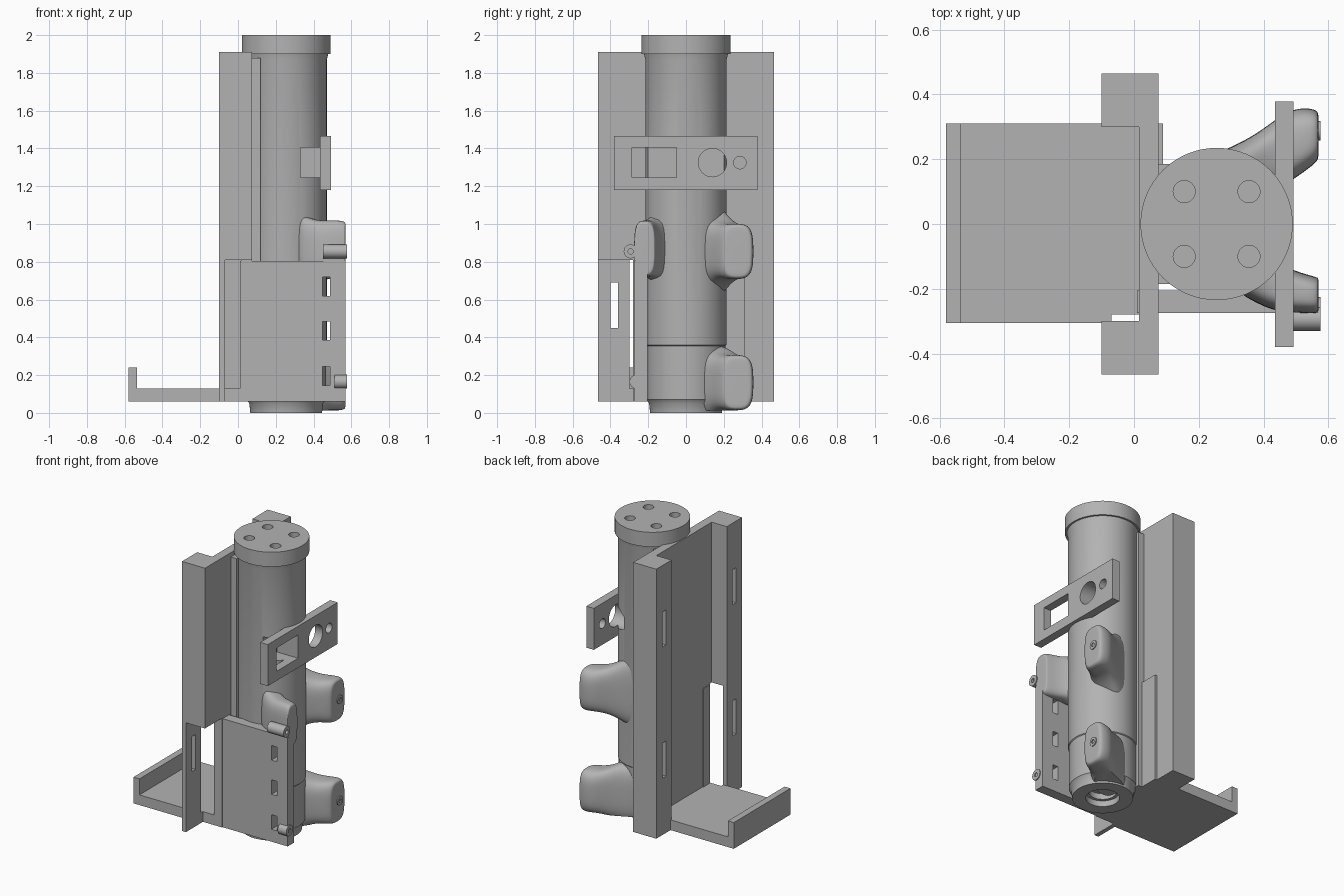
import bpy, bmesh, math
from mathutils import Matrix, Vector

old = bpy.data.objects.get("Cube")
if old:
    bpy.data.objects.remove(old, do_unlink=True)

gray = bpy.data.materials.new("plain gray")
gray.use_nodes = True
COLOR = (0.45, 0.45, 0.45, 1)
gray.diffuse_color = COLOR
gray.node_tree.nodes["Principled BSDF"].inputs["Base Color"].default_value = COLOR

CX = 0.255  # axis of the tube


def make(name, bm):
    bmesh.ops.recalc_face_normals(bm, faces=bm.faces)
    me = bpy.data.meshes.new(name)
    bm.to_mesh(me)
    bm.free()
    me.materials.append(gray)
    ob = bpy.data.objects.new(name, me)
    bpy.context.collection.objects.link(ob)
    return ob


def box(name, x, y, z):
    bm = bmesh.new()
    size = Matrix.Diagonal((x[1] - x[0], y[1] - y[0], z[1] - z[0], 1))
    mid = Matrix.Translation((sum(x) / 2, sum(y) / 2, sum(z) / 2))
    bmesh.ops.create_cube(bm, size=1, matrix=mid @ size)
    return make(name, bm)


def rod(name, start, length, r, axis="Z", sides=32):
    direction = Vector((1, 0, 0)) if axis == "X" else Vector((0, 0, 1))
    turn = direction.to_track_quat("Z", "Y").to_matrix().to_4x4()
    place = Matrix.Translation(Vector(start) + direction * length / 2)
    bm = bmesh.new()
    bmesh.ops.create_cone(bm, cap_ends=True, segments=sides, radius1=r,
                          radius2=r, depth=length, matrix=place @ turn)
    return make(name, bm)


def lathe(name, profile, sides=64):
    bm = bmesh.new()
    verts = [bm.verts.new((CX + r, 0, z)) for r, z in profile]
    edges = [bm.edges.new(p) for p in zip(verts, verts[1:])]
    bmesh.ops.spin(bm, geom=verts + edges, cent=(CX, 0, 0), axis=(0, 0, 1),
                   angle=math.tau, steps=sides, use_merge=True)
    bmesh.ops.remove_doubles(bm, verts=bm.verts, dist=1e-4)
    return make(name, bm)


def loft(name, sections, z, power=0.6, n=20):
    """Rounded sections across x, each (x, y low, y high, half height)."""
    bm = bmesh.new()
    rings = []
    for x, y0, y1, h in sections:
        ring = []
        for i in range(n):
            a = math.tau * (i + 0.5) / n
            c, s = math.cos(a), math.sin(a)
            u = math.copysign(abs(c) ** power, c)
            v = math.copysign(abs(s) ** power, s)
            ring.append(bm.verts.new((x, (y0 + y1) / 2 + u * (y1 - y0) / 2, z + v * h)))
        rings.append(ring)
    for a, b in zip(rings, rings[1:]):
        for i in range(n):
            j = (i + 1) % n
            bm.faces.new((a[i], a[j], b[j], b[i]))
    bm.faces.new(rings[0])
    bm.faces.new(rings[-1])
    ob = make(name, bm)
    apply(ob, "SUBSURF", levels=2)
    return ob


def apply(ob, kind, **settings):
    bpy.context.view_layer.objects.active = ob
    mod = ob.modifiers.new(kind.title(), kind)
    for key, value in settings.items():
        setattr(mod, key, value)
    bpy.ops.object.modifier_apply(modifier=mod.name)


def cut(targets, cutters):
    for ob in targets:
        for c in cutters:
            apply(ob, "BOOLEAN", operation="DIFFERENCE", solver="EXACT", object=c)
    for c in cutters:
        bpy.data.objects.remove(c, do_unlink=True)


# Tube with a recessed bottom socket, and its end cap
tube = lathe("tube", [(0, 0.08), (0.085, 0.08), (0.085, 0.04), (0.105, 0.04), (0.105, 0),
                      (0.19, 0), (0.195, 0.05), (0.21, 0.07), (0.21, 0.355),
                      (0.215, 0.36), (0.215, 1.87), (0.225, 1.91), (0, 1.91)])
cap = lathe("end_cap", [(0, 1.9), (0.235, 1.9), (0.235, 2), (0, 2)])
cut([cap], [rod("hole", (CX + sx * 0.1, sy * 0.1, 1.94), 0.1, 0.034)
            for sx in (-1, 1) for sy in (-1, 1)])

# Channel rail: web, two side flanges with slots
web = box("rail_web", (0.015, 0.075), (-0.3, 0.3), (0.06, 1.91))
flanges = []
for name, s in (("back_flange", 1), ("front_flange", -1)):
    y = sorted((s * 0.3, s * 0.465))
    flange = box(name, (-0.1, 0.075), y, (0.06, 1.91))
    slot_y = (s * 0.38 - 0.02, s * 0.38 + 0.02)
    cut([flange], [box("slot", (-0.2, -0.06), slot_y, (z, z + 0.24)) for z in (0.45, 1.35)])
    flanges.append(flange)
neck = box("tube_neck", (0.06, 0.12), (-0.185, 0.185), (0.06, 1.88))
rib = box("back_rib", (0.07, 0.09), (0.15, 0.31), (0.06, 0.81))

# Tray with upturned lip
tray = box("tray", (-0.58, 0.06), (-0.305, 0.31), (0.06, 0.13))
lip = box("tray_lip", (-0.58, -0.535), (-0.305, 0.31), (0.06, 0.24))
cut([web, flanges[1], tray], [box("notch", (-0.07, 0.2), (-0.6, -0.28), (-0.1, 0.81))])

# Slotted front plate
plate = box("front_plate", (0.01, 0.57), (-0.275, -0.205), (0.06, 0.805))
cut([plate], [box("slot", (x - 0.02, x + 0.02), (-0.4, -0.1), (z - 0.05, z + 0.05))
              for x in (0.04, 0.467) for z in (0.195, 0.435, 0.67)])

# Sensor bracket with a window and two round holes
bracket = box("bracket", (0.435, 0.492), (-0.38, 0.378), (1.18, 1.465))
cut([bracket, tube], [box("window", (0.33, 0.6), (-0.285, -0.05), (1.245, 1.405)),
                      rod("hole", (0.33, 0.14, 1.325), 0.3, 0.075, "X"),
                      rod("hole", (0.33, 0.285, 1.325), 0.3, 0.033, "X")])
saddle = loft("bracket_saddle", [(0.33, -0.21, -0.03, 0.16), (0.4, -0.2, -0.03, 0.17),
                                 (0.44, -0.1, 0.03, 0.14)], 1.325)
bpy.data.objects.remove(saddle, do_unlink=True)

# Rounded mounting lugs on the back, each with a bored bolt boss
lug = [(0.2, 0, 0.19, 0.27), (0.29, 0, 0.235, 0.25), (0.36, 0.02, 0.268, 0.2),
       (0.42, 0.08, 0.31, 0.16), (0.48, 0.13, 0.355, 0.145), (0.54, 0.17, 0.36, 0.15),
       (0.568, 0.195, 0.35, 0.14), (0.57, 0.21, 0.335, 0.125)]
low = [(x, a, b, min(h, 0.2)) for x, a, b, h in lug]
for name, z, shape in (("upper", 0.855, lug), ("lower", 0.16, low)):
    body = loft(name + "_lug", shape, z)
    if name == "lower":
        cut([body], [box("floor_cut", (0, 1), (-1, 1), (-0.5, 0.012))])
    boss = rod(name + "_lug_boss", (0.55, 0.288, z), 0.026, 0.03, "X", 24)
    cut([boss], [rod("bore", (0.56, 0.288, z), 0.1, 0.013, "X", 16)])

# Front lug above the plate, and its bosses
loft("front_lug", [(0.3, -0.2, -0.02, 0.2), (0.36, -0.235, -0.05, 0.17),
                   (0.42, -0.265, -0.1, 0.15), (0.48, -0.275, -0.14, 0.15),
                   (0.55, -0.275, -0.16, 0.15), (0.568, -0.275, -0.165, 0.14),
                   (0.57, -0.27, -0.17, 0.13)], 0.87)
for name, z, x, y in (("upper", 0.855, 0.45, -0.293), ("lower", 0.165, 0.51, -0.262)):
    boss = rod(name + "_front_boss", (x, y, z), 0.576 - x, 0.037, "X", 24)
    cut([boss], [rod("bore", (0.55, y, z), 0.1, 0.014, "X", 16)])

# Shading: smooth curves, sharp edges
bpy.ops.object.select_all(action="DESELECT")
for ob in bpy.context.collection.objects:
    if ob.type == "MESH" and gray.name in ob.data.materials:
        ob.select_set(True)
        bpy.context.view_layer.objects.active = ob
bpy.ops.object.shade_smooth_by_angle(angle=math.radians(35))
